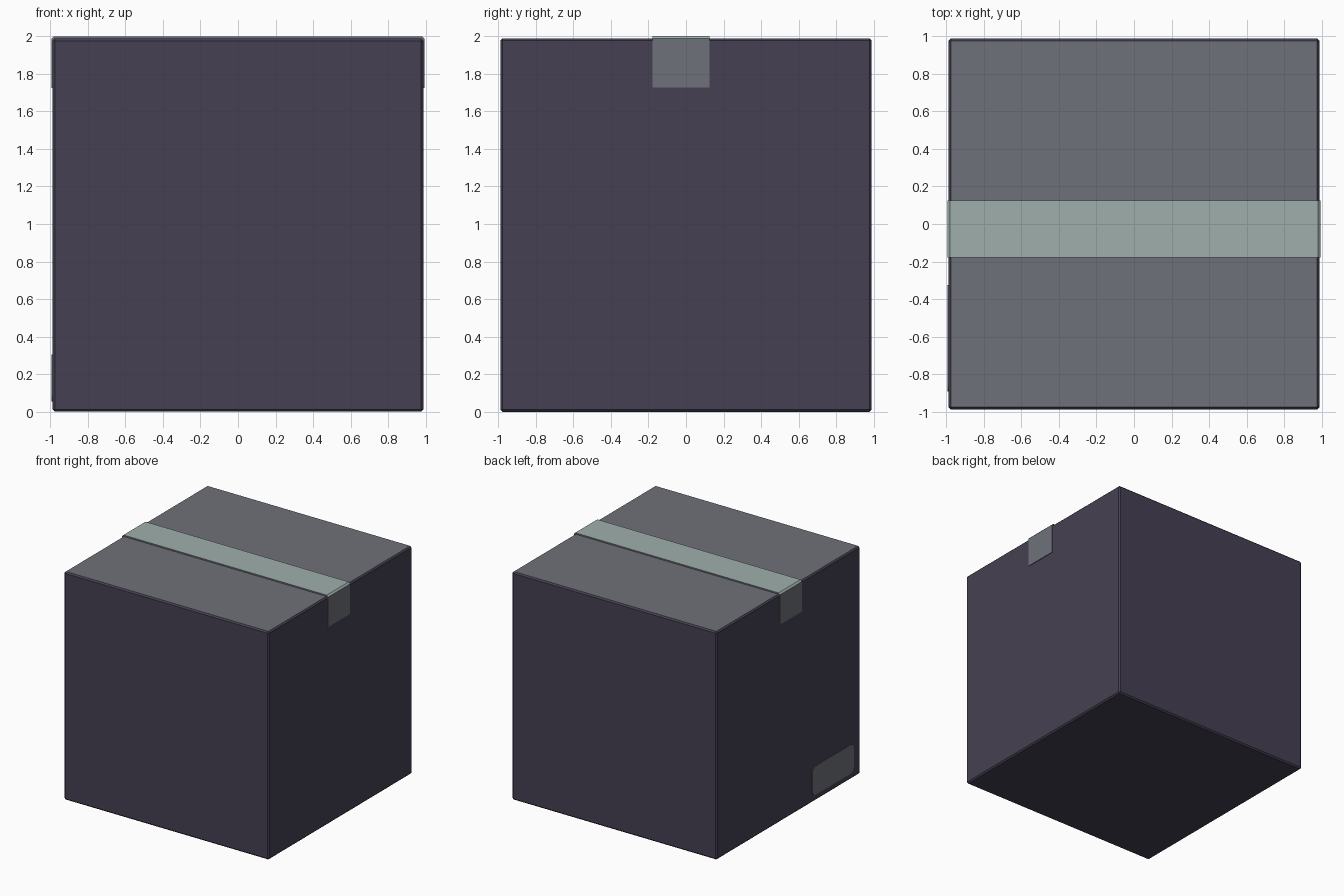
import bpy, bmesh, math

if "Cube" in bpy.data.objects:
    bpy.data.objects.remove(bpy.data.objects["Cube"])

H = 0.988       # half width of the box
TOP = 1.988     # top of the cardboard
TAPE = 0.994    # half width over the tape


def material(name, rgb):
    m = bpy.data.materials.new(name)
    m.diffuse_color = (*rgb, 1)
    m.use_nodes = True
    m.node_tree.nodes["Principled BSDF"].inputs["Base Color"].default_value = m.diffuse_color
    return m


purple = material("dark purple card", (0.060, 0.051, 0.084))
grey = material("slate grey", (0.157, 0.167, 0.192))
pale = material("pale green tape", (0.347, 0.427, 0.416))


def finish(name, bm, mats, rule):
    bmesh.ops.recalc_face_normals(bm, faces=bm.faces)
    bm.normal_update()
    for f in bm.faces:
        f.material_index = rule(f)
    me = bpy.data.meshes.new(name)
    bm.to_mesh(me)
    bm.free()
    for m in mats:
        me.materials.append(m)
    ob = bpy.data.objects.new(name, me)
    bpy.context.collection.objects.link(ob)
    return ob


# Box body: slightly bevelled cube, lighter on the top
bm = bmesh.new()
bmesh.ops.create_cube(bm, size=1)
for v in bm.verts:
    v.co.x *= 2 * H
    v.co.y *= 2 * H
    v.co.z = (v.co.z + 0.5) * TOP
bmesh.ops.bevel(bm, geom=bm.edges[:], offset=0.012, segments=1, affect='EDGES')
finish("box_body", bm, [purple, grey], lambda f: 1 if f.normal.z > 0.9 else 0)


# Tape: strip folded over the top and down both sides
def strip_path(half, top, low=1.725, c=0.014):
    right = [(half, low), (half, top - c), (half - c, top)]
    return right + [(-x, z) for x, z in reversed(right)]


bm = bmesh.new()
rings = []
for y in (-0.178, 0.126):
    for half, top in ((TAPE, 2.0), (H - 0.002, TOP - 0.002)):
        rings.append([bm.verts.new((x, y, z)) for x, z in strip_path(half, top)])
out0, in0, out1, in1 = rings
loop = [out0, out1, in1, in0]
for a, b in zip(loop, loop[1:] + loop[:1]):
    for i in range(len(a) - 1):
        bm.faces.new((a[i], a[i + 1], b[i + 1], b[i]))
for i in (0, -1):
    bm.faces.new([r[i] for r in loop])
finish("sealing_tape", bm, [grey, pale], lambda f: 1 if f.normal.z > 0.3 else 0)

# Label: thin rounded plate low on the left side
bm = bmesh.new()
y0, y1, z0, z1, r = -0.893, -0.325, 0.055, 0.305, 0.045
outline = []
for cy, cz, start in ((y1 - r, z1 - r, 0), (y0 + r, z1 - r, 90),
                      (y0 + r, z0 + r, 180), (y1 - r, z0 + r, 270)):
    for k in range(5):
        a = math.radians(start + k * 22.5)
        outline.append((cy + r * math.cos(a), cz + r * math.sin(a)))
face = bm.faces.new([bm.verts.new((-H + 0.001, y, z)) for y, z in outline])
ext = bmesh.ops.extrude_face_region(bm, geom=[face], use_keep_orig=True)
for v in ext["geom"]:
    if isinstance(v, bmesh.types.BMVert):
        v.co.x -= 0.006
finish("side_label", bm, [grey], lambda f: 0)
